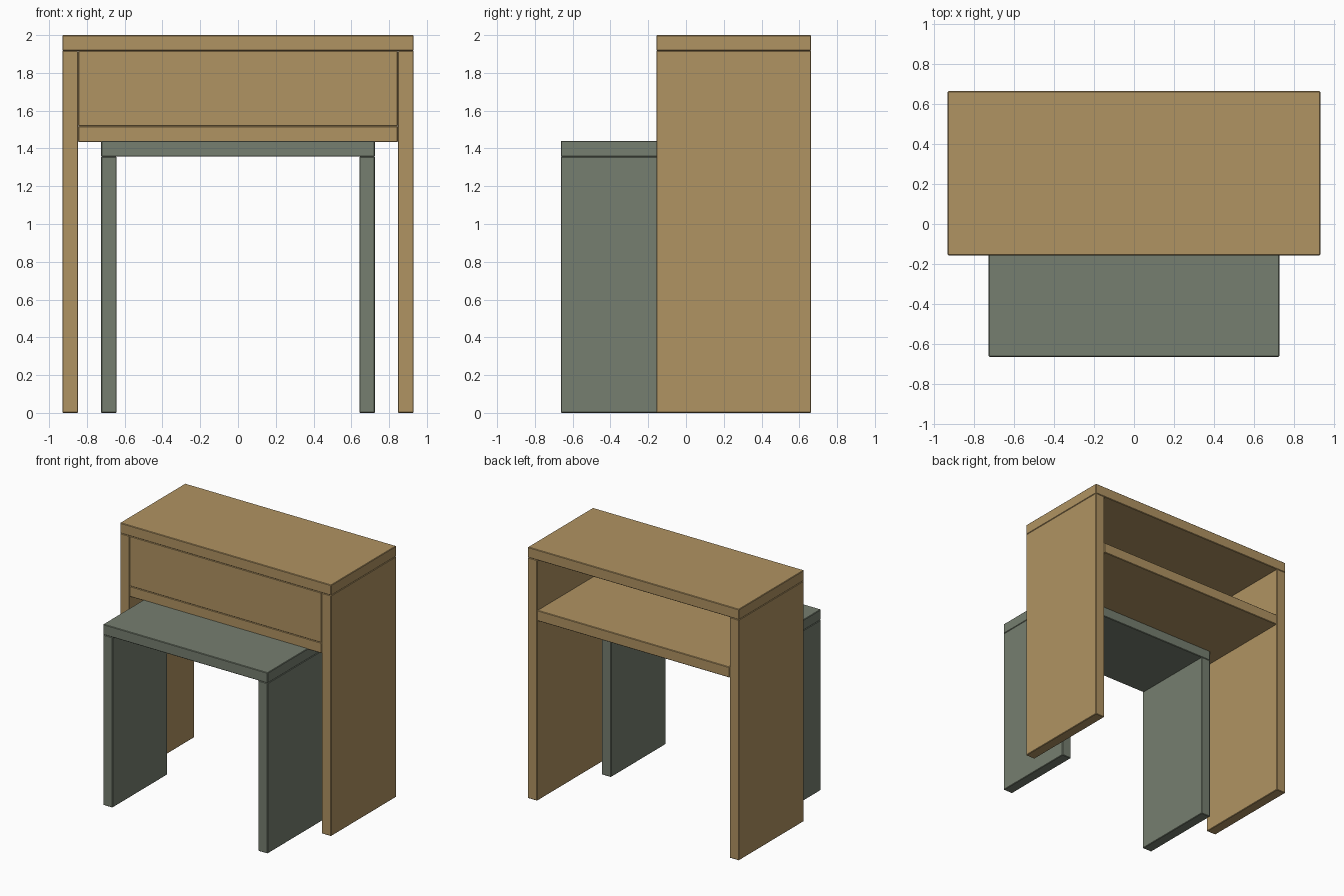
import bpy
import bmesh

cube = bpy.data.objects.get("Cube")
if cube:
    bpy.data.objects.remove(cube, do_unlink=True)


def make_material(name, rgb):
    mat = bpy.data.materials.new(name)
    mat.use_nodes = True
    mat.diffuse_color = (*rgb, 1)
    bsdf = mat.node_tree.nodes["Principled BSDF"]
    bsdf.inputs["Base Color"].default_value = (*rgb, 1)
    bsdf.inputs["Roughness"].default_value = 0.7
    return mat


def board(name, mat, x, y, z):
    """Board spanning the given (low, high) ranges, with slightly eased edges."""
    mesh = bpy.data.meshes.new(name)
    bm = bmesh.new()
    bmesh.ops.create_cube(bm, size=1)
    for v in bm.verts:
        v.co = [span[0] if c < 0 else span[1] for c, span in zip(v.co, (x, y, z))]
    bm.to_mesh(mesh)
    bm.free()
    mesh.materials.append(mat)
    obj = bpy.data.objects.new(name, mesh)
    bpy.context.collection.objects.link(obj)
    bevel = obj.modifiers.new("eased_edges", 'BEVEL')
    bevel.width = 0.004
    bevel.segments = 1
    return obj


def table(prefix, mat, half_width, y, height, thick):
    """A top resting on two full-depth side boards."""
    under = height - thick
    board(prefix + "_top", mat, (-half_width, half_width), y, (under, height))
    inner = half_width - thick
    board(prefix + "_left_side", mat, (inner, half_width), y, (0, under))
    board(prefix + "_right_side", mat, (-half_width, -inner), y, (0, under))
    return inner, under


oak = make_material("oak", (0.434, 0.292, 0.122))
grey_green = make_material("grey_green", (0.18, 0.21, 0.16))

THICK = 0.083
DESK_Y = (-0.157, 0.663)
SHELF_Z = (1.434, 1.518)

# Tall desk with an open-backed shelf and a closed front
inner, under = table("desk", oak, 0.93, DESK_Y, 2.0, THICK)
board("desk_shelf", oak, (-inner, inner), DESK_Y, SHELF_Z)
board("desk_front_panel", oak, (-inner, inner),
      (DESK_Y[0], DESK_Y[0] + THICK), (SHELF_Z[1], under))

# Lower bench nested underneath
table("bench", grey_green, 0.725, (-0.663, 0.027), 1.44, THICK)
